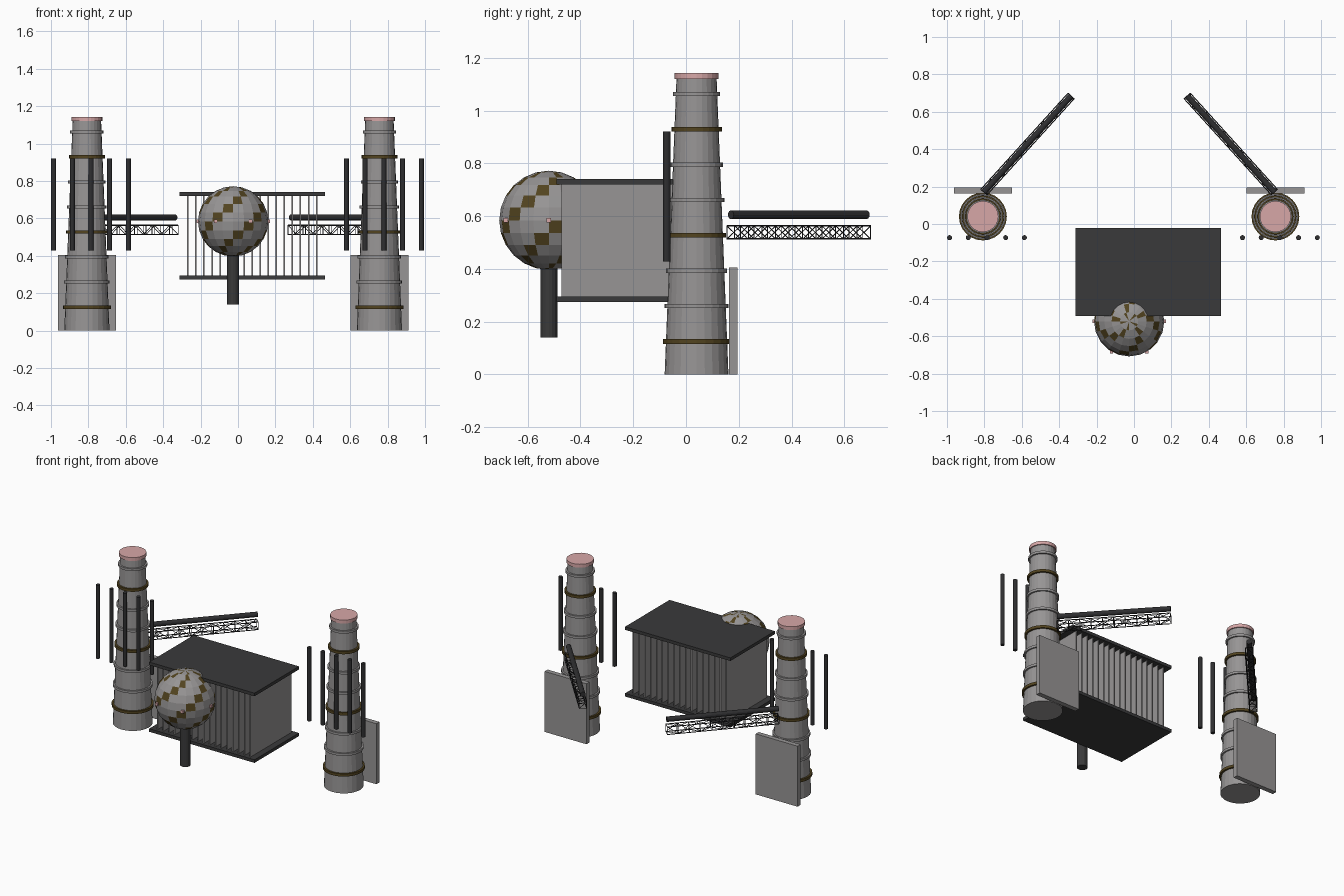
import bpy, bmesh, math
from mathutils import Vector, Matrix

cube = bpy.data.objects.get("Cube")
if cube:
    bpy.data.objects.remove(cube, do_unlink=True)


def material(name, rgb):
    m = bpy.data.materials.new(name)
    m.use_nodes = True
    m.diffuse_color = (*rgb, 1)
    bsdf = next(n for n in m.node_tree.nodes if n.type == 'BSDF_PRINCIPLED')
    bsdf.inputs["Base Color"].default_value = (*rgb, 1)
    return m


GREY = material("concrete grey", (0.31, 0.30, 0.30))
DARK = material("dark metal", (0.042, 0.042, 0.043))
BLACK = material("black metal", (0.028, 0.028, 0.030))
BROWN = material("rust brown", (0.085, 0.057, 0.014))
PINK = material("pale pink", (0.68, 0.39, 0.39))


def finish(bm, name, *mats):
    me = bpy.data.meshes.new(name)
    bm.to_mesh(me)
    bm.free()
    for m in mats:
        me.materials.append(m)
    ob = bpy.data.objects.new(name, me)
    bpy.context.scene.collection.objects.link(ob)
    return ob


def add_rod(bm, p, q, r1, r2=None, sides=12):
    p, q = Vector(p), Vector(q)
    d = q - p
    mat = Matrix.Translation((p + q) / 2) @ d.to_track_quat('Z', 'Y').to_matrix().to_4x4()
    bmesh.ops.create_cone(bm, cap_ends=True, segments=sides, radius1=r1,
                          radius2=r1 if r2 is None else r2, depth=d.length, matrix=mat)


def add_box(bm, centre, size, turn=0):
    mat = (Matrix.Translation(centre) @ Matrix.Rotation(turn, 4, 'Z')
           @ Matrix.Diagonal((*size, 1)))
    bmesh.ops.create_cube(bm, size=1, matrix=mat)


def rod(name, mat, *args, **kw):
    bm = bmesh.new()
    add_rod(bm, *args, **kw)
    return finish(bm, name, mat)


def box(name, mat, centre, size):
    bm = bmesh.new()
    add_box(bm, centre, size)
    return finish(bm, name, mat)


MID = -0.026      # symmetry line of the towers and the globe
TOWER_Y = 0.04


def tower(side, label):
    x, y = MID + side * 0.782, TOWER_Y
    base_r, top_r, height = 0.121, 0.076, 1.125
    rod(label + "_tower", GREY, (x, y, 0), (x, y, height), base_r, top_r, sides=24)
    rod(label + "_tower_cap", PINK, (x, y, 1.12), (x, y, 1.143), 0.083, sides=24)
    # bands around the shaft, every third one brown
    for i in range(8):
        z = 0.125 + i * 0.134
        brown = i % 3 == 0
        r = base_r + (top_r - base_r) * z / height + (0.012 if brown else 0.0105)
        h = 0.009 if brown else 0.008
        rod(f"{label}_band_{i + 1}", BROWN if brown else GREY,
            (x, y, z - h), (x, y, z + h), r, sides=24)
    # slab behind the tower
    box(label + "_back_slab", GREY, (x, 0.179, 0.2025), (0.31, 0.032, 0.405))
    # row of upright rods in front
    for i in range(5):
        rx = -0.003 + side * 0.783 + (i - 2) * 0.1
        rod(f"{label}_upright_{i + 1}", BLACK, (rx, -0.073, 0.428), (rx, -0.073, 0.92), 0.0135)
    boom(side, label, x)


def boom(side, label, x):
    start = Vector((x + side * -0.005, 0.17, 0))
    end = Vector((x - side * 0.472, 0.685, 0))
    up = Vector((0, 0, 1))
    rod(label + "_boom_tube", BLACK, start + up * 0.605, end + up * 0.605, 0.0165)
    # lattice girder under the tube
    across = (end - start).normalized().cross(up) * 0.022
    bays = 10
    bm = bmesh.new()

    def node(i, s, top):
        return start.lerp(end, i / bays) + across * s + up * (0.563 if top else 0.513)

    def strut(a, b, r=0.002):
        add_rod(bm, a, b, r, sides=5)

    for s in (-1, 1):
        for top in (0, 1):
            strut(node(0, s, top), node(bays, s, top), 0.003)
    for i in range(bays + 1):
        for s in (-1, 1):
            strut(node(i, s, 0), node(i, s, 1))
        for top in (0, 1):
            strut(node(i, -1, top), node(i, 1, top))
    for i in range(bays):
        flip = i % 2
        for s in (-1, 1):
            low = flip if s > 0 else 1 - flip
            strut(node(i, s, low), node(i + 1, s, 1 - low))
        side_a = -1 if flip else 1
        for top in (0, 1):
            strut(node(i, side_a, top), node(i + 1, -side_a, top))
    finish(bm, label + "_boom_lattice", BLACK)


tower(-1, "right")
tower(1, "left")

# finned block: two plates with thin fins between
BX, BY = 0.076, -0.256
box("top_plate", DARK, (BX, BY, 0.73), (0.78, 0.47, 0.021))
box("bottom_plate", DARK, (BX, BY, 0.284), (0.78, 0.47, 0.021))
bm = bmesh.new()
for i in range(17):
    add_box(bm, (BX + (i - 8) * 0.043, BY, 0.507), (0.008, 0.43, 0.43))
finish(bm, "fins", GREY)

# globe with diagonal patches
GLOBE = Vector((MID, -0.52, 0.584))
R, SEGS, RINGS = 0.188, 20, 12
bm = bmesh.new()
bmesh.ops.create_uvsphere(bm, u_segments=SEGS, v_segments=RINGS, radius=R)
for f in bm.faces:
    c = f.calc_center_median()
    col = math.floor((math.atan2(c.y, c.x) / math.tau + 0.5) * SEGS)
    row = math.floor(math.acos(max(-1, min(1, c.z / c.length))) / math.pi * RINGS)
    f.material_index = int((col + row) % 4 == 0)
bmesh.ops.translate(bm, verts=bm.verts, vec=GLOBE)
finish(bm, "globe", GREY, BROWN)

# small lamps round the equator
bm = bmesh.new()
for i in range(6):
    a = i * math.pi / 3
    add_box(bm, GLOBE + Vector((math.cos(a), math.sin(a), 0)) * R, (0.018, 0.018, 0.018))
finish(bm, "globe_lamps", PINK)

# post under the globe
rod("globe_post", DARK, (MID, -0.52, 0.14), (MID, -0.52, 0.41), 0.032, sides=16)
